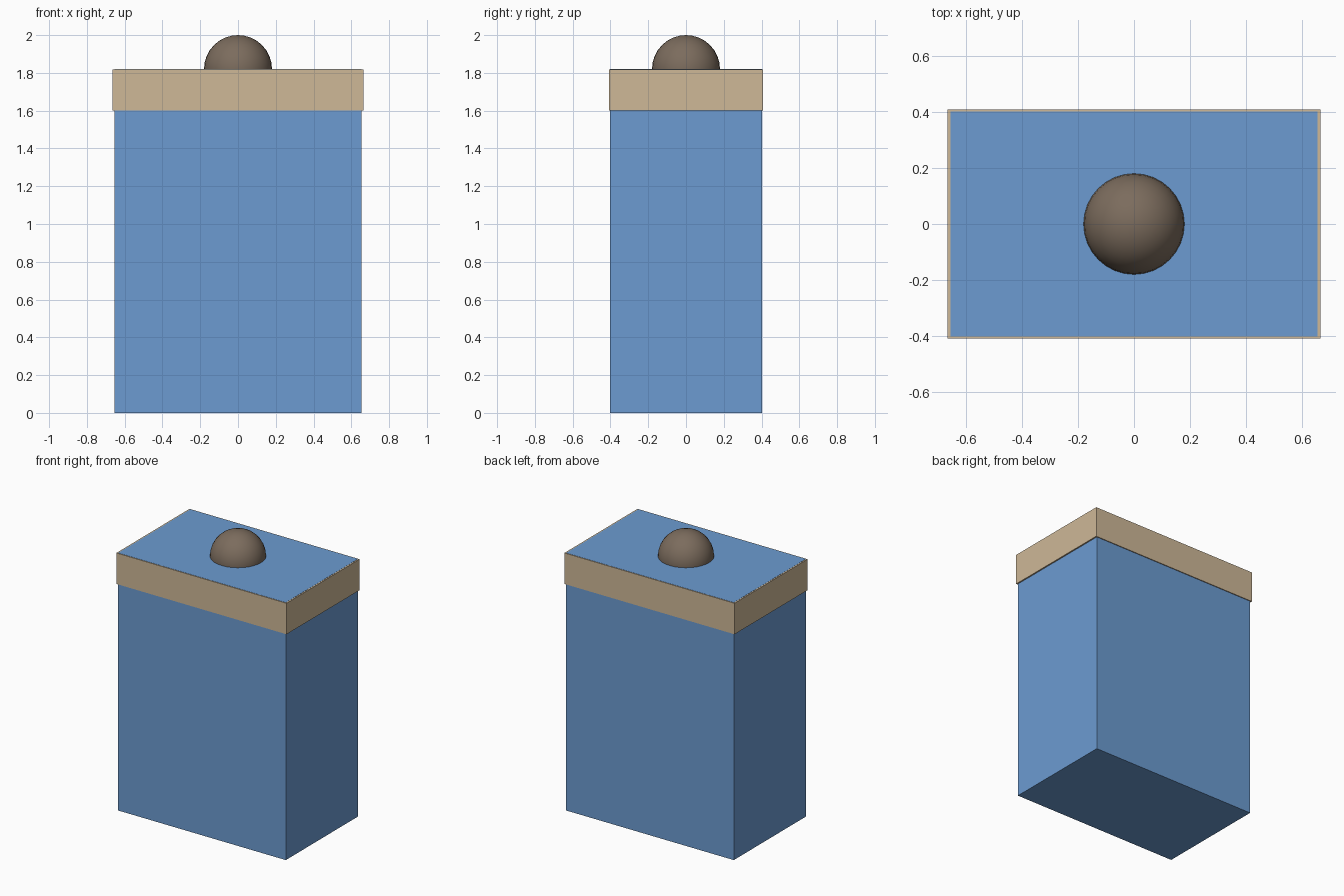
import bpy

if "Cube" in bpy.data.objects:
    bpy.data.objects.remove(bpy.data.objects["Cube"])


def material(name, rgb):
    m = bpy.data.materials.new(name)
    m.diffuse_color = (*rgb, 1.0)
    m.use_nodes = True
    m.node_tree.nodes["Principled BSDF"].inputs["Base Color"].default_value = m.diffuse_color
    return m


def box(name, half_x, half_y, z0, z1, mat):
    bpy.ops.mesh.primitive_cube_add(size=1, location=(0, 0, (z0 + z1) / 2))
    ob = bpy.context.object
    ob.name = name
    ob.scale = (2 * half_x, 2 * half_y, z1 - z0)
    bpy.ops.object.transform_apply(location=False, rotation=False, scale=True)
    ob.data.materials.append(mat)
    return ob


blue = material("blue", (0.15, 0.33, 0.64))
tan = material("tan", (0.62, 0.48, 0.31))
brown = material("brown", (0.20, 0.15, 0.11))

# Tall body, running up through the collar to the top face
box("body", 0.655, 0.402, 0, 1.82, blue)

# Thin collar band just proud of the body, a hair below its top face
box("collar", 0.665, 0.408, 1.60, 1.819, tan)

# Ball set half into the top, showing as a dome
bpy.ops.mesh.primitive_uv_sphere_add(segments=32, ring_count=16, radius=0.18,
                                     location=(0, 0, 1.82))
dome = bpy.context.object
dome.name = "top_dome"
dome.data.materials.append(brown)
bpy.ops.object.shade_smooth_by_angle()
